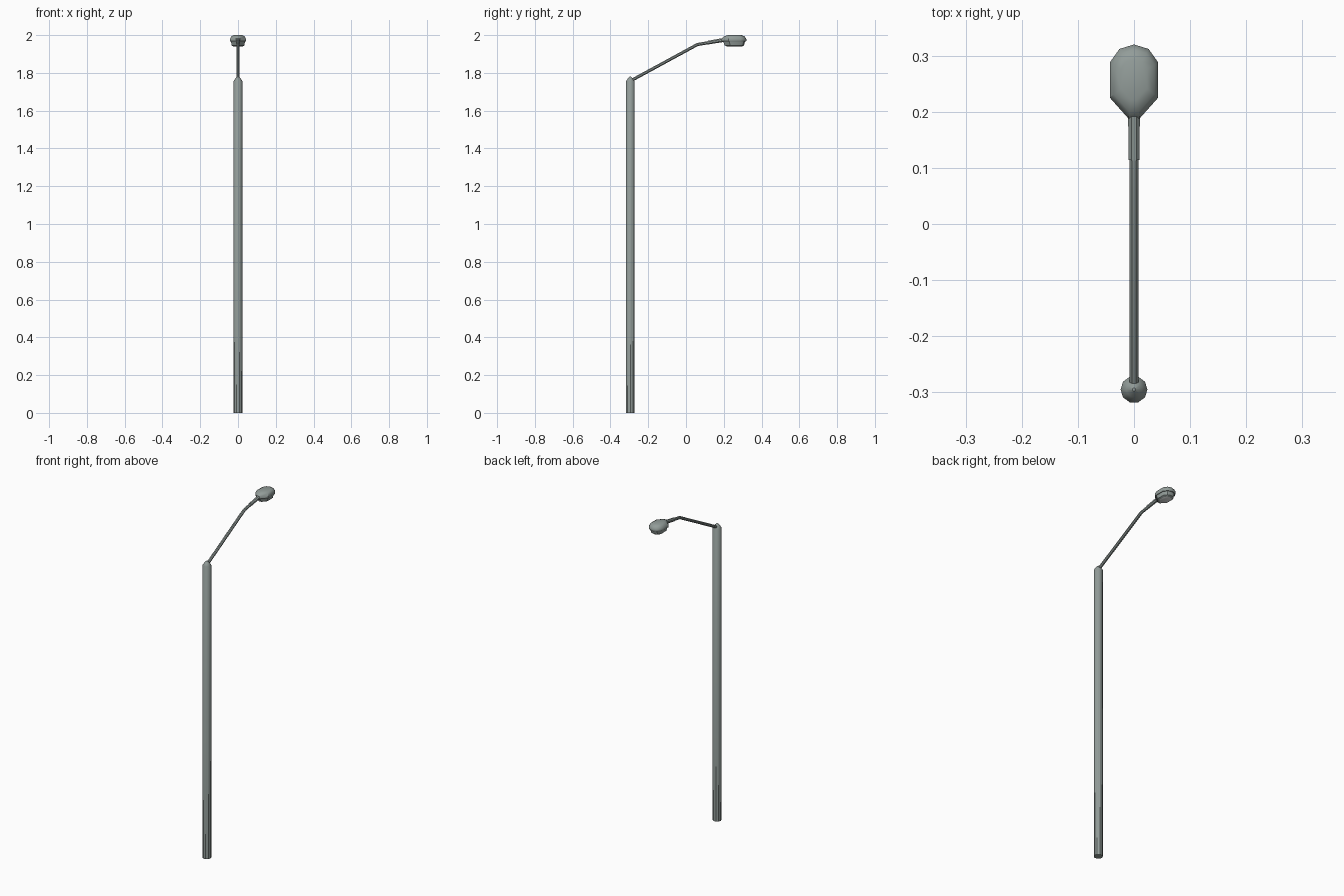
import bpy, bmesh, math
from mathutils import Vector

if "Cube" in bpy.data.objects:
    bpy.data.objects.remove(bpy.data.objects["Cube"])


def material(name, rgb):
    m = bpy.data.materials.new(name)
    m.diffuse_color = (*rgb, 1)
    m.use_nodes = True
    m.node_tree.nodes["Principled BSDF"].inputs["Base Color"].default_value = m.diffuse_color
    return m


GREY = material("grey_metal", (0.29, 0.335, 0.32))
PALE = material("pale_lens", (0.75, 0.77, 0.76))


def loft(name, rings, mats=(GREY,), smooth=35):
    """Skin a list of equal-length closed rings and cap both ends."""
    bm = bmesh.new()
    loops = [[bm.verts.new(p) for p in ring] for ring in rings]
    n = len(loops[0])
    for a, b in zip(loops, loops[1:]):
        for i in range(n):
            j = (i + 1) % n
            bm.faces.new((a[i], a[j], b[j], b[i]))
    start = bm.faces.new(loops[0][::-1])
    bm.faces.new(loops[-1])
    if len(mats) > 1:
        start.material_index = 1
    bmesh.ops.recalc_face_normals(bm, faces=bm.faces)
    me = bpy.data.meshes.new(name)
    bm.to_mesh(me)
    bm.free()
    for m in mats:
        me.materials.append(m)
    ob = bpy.data.objects.new(name, me)
    bpy.context.collection.objects.link(ob)
    bpy.ops.object.select_all(action='DESELECT')
    ob.select_set(True)
    bpy.context.view_layer.objects.active = ob
    bpy.ops.object.shade_smooth_by_angle(angle=math.radians(smooth))
    return ob


def circle(n, r, y, z):
    return [(r * math.cos(math.tau * i / n), y + r * math.sin(math.tau * i / n), z)
            for i in range(n)]


def arm_ring(y, z, r, tilt, n=8):
    # ring across the arm, leaning with its direction
    up = Vector((0, -math.sin(tilt), math.cos(tilt)))
    side = Vector((1, 0, 0))
    return [Vector((0, y, z)) + side * r * math.cos(math.tau * (i + .5) / n)
            + up * r * math.sin(math.tau * (i + .5) / n) for i in range(n)]


# upright pole with a pointed cap
POLE_Y = -0.295
loft("pole", [circle(10, r, POLE_Y, z) for r, z in
              ((0.024, 0), (0.024, 1.755), (0.014, 1.77), (0.003, 1.78))])

# bent arm
loft("arm", [arm_ring(-0.295, 1.757, 0.009, 0.49),
             arm_ring(0.06, 1.95, 0.009, 0.33),
             arm_ring(0.215, 1.976, 0.009, 0.17)])

# sleeve joining arm and lamp head
loft("sleeve", [arm_ring(0.115, 1.960, 0.0105, 0.17),
                arm_ring(0.215, 1.977, 0.0115, 0.17)])

# lamp head: half outline mirrored, then scaled ring by ring
half = [(0.010, 0.188), (0.043, 0.225), (0.043, 0.288), (0.026, 0.312)]
outline = half + [(0, 0.32)] + [(-x, y) for x, y in reversed(half)]
CY = 0.262


def head_ring(s, z):
    return [(x * s, CY + (y - CY) * s, z) for x, y in outline]


loft("lamp_head", [head_ring(s, z) for s, z in
                   ((0.95, 1.966), (1, 1.970), (1, 1.979), (0.84, 1.993), (0.55, 2.0))])

# lens under the head, pale on its flat bottom
loft("lens", [head_ring(s, z) for s, z in
              ((0.6, 1.94), (0.78, 1.946), (0.88, 1.968))], (GREY, PALE))
